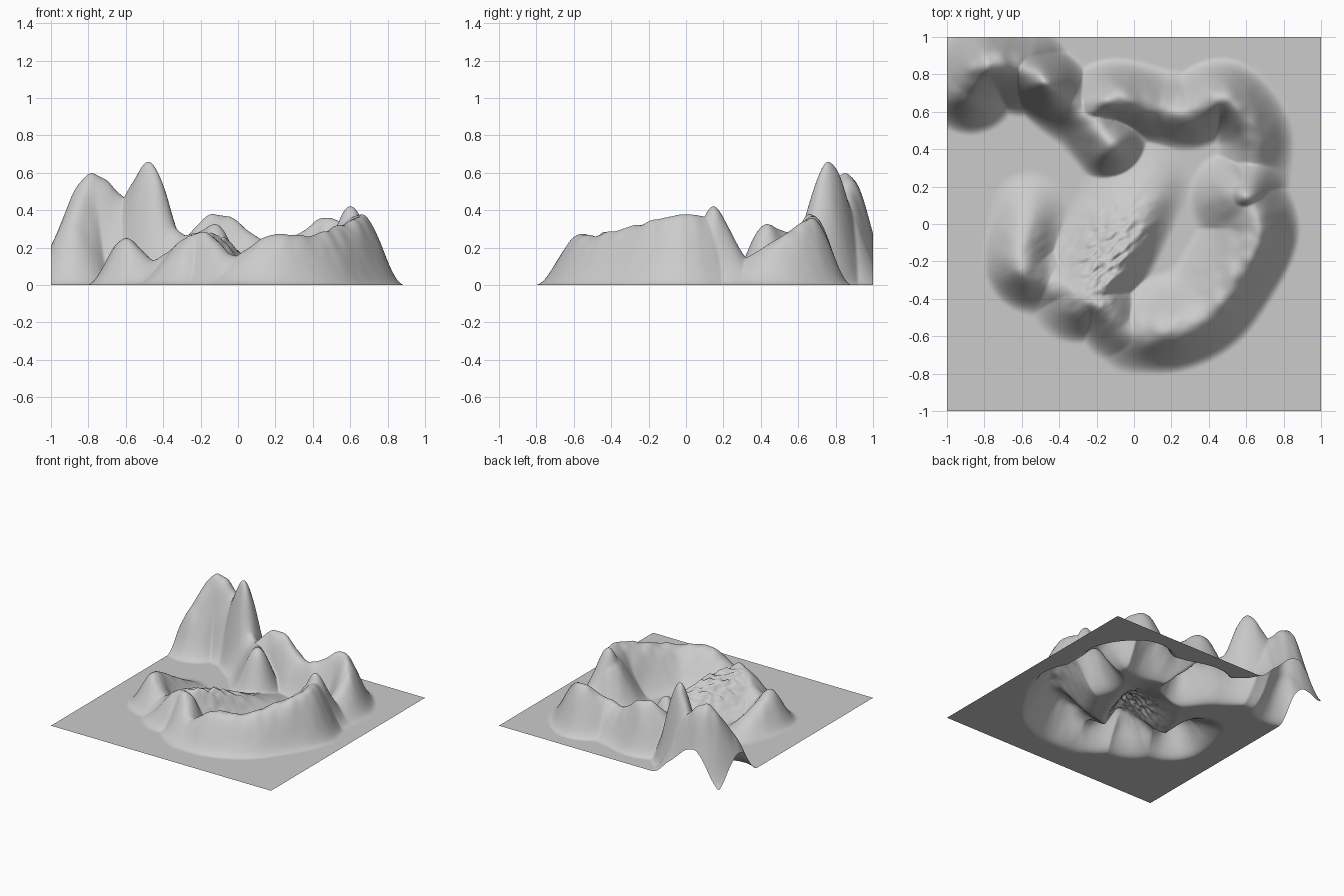
import bpy, bmesh, math
from mathutils import Vector, noise

if "Cube" in bpy.data.objects:
    bpy.data.objects.remove(bpy.data.objects["Cube"])

N = 220            # grid cells per side
STEP = 2.0 / N

# Ridges: width left of travel, width right of travel, crest points (x, y, height)
RIDGES = [
    # corner massif and spur
    (.26, .27, [(-.88, .74, .38), (-.78, .86, .6), (-.60, .84, .44)]),
    (.20, .22, [(-.60, .84, .44), (-.47, .76, .65), (-.37, .67, .33),
                (-.25, .58, .27), (-.12, .43, .33)]),
    # back of the ring
    (.22, .21, [(-.26, .60, .26), (-.10, .67, .38), (.13, .62, .24), (.30, .60, .26),
                (.48, .67, .36), (.63, .5, .25), (.63, .29, .15), (.60, .15, .42)]),
    # right and front of the ring
    (.23, .32, [(.60, .15, .36), (.66, -.05, .37), (.51, -.34, .30), (.38, -.49, .26),
                (.2, -.57, .27), (.02, -.58, .15)]),
    # left of the ring
    (.21, .21, [(.02, -.58, .15), (-.08, -.54, .18), (-.2, -.41, .28), (-.45, -.31, .13),
                (-.60, -.22, .25), (-.56, .08, .07)]),
    # rough inner ridge with a long western slope
    (.38, .19, [(-.22, -.40, .27), (-.08, -.20, .23), (.10, .17, .06)]),
]


def sample(points, per=16):
    """Smooth path through the crest points."""
    p = [points[0]] + points + [points[-1]]
    for a, b, c, d in zip(p, p[1:], p[2:], p[3:]):
        a, b, c, d = map(Vector, (a, b, c, d))
        for k in range(per):
            t = k / per
            yield .5 * (2*b + (c-a)*t + (2*a-5*b+4*c-d)*t*t + (3*b-a-3*c+d)*t**3)
    yield Vector(points[-1])


def cells(centre, w):
    """Grid indices within w of a coordinate."""
    return range(max(0, int((centre-w+1)/STEP)), min(N, int((centre+w+1)/STEP)+1) + 1)


def raise_ridge(height, wl, wr, points):
    """Stamp a bell-shaped section along the crest, keeping the highest."""
    s = list(sample(points))
    for i, (x, y, h) in enumerate(s):
        t = (s[min(i+1, len(s)-1)] - s[max(i-1, 0)]).xy.normalized()
        w = max(wl, wr)
        for gx in cells(x, w):
            for gy in cells(y, w):
                dx, dy = gx*STEP-1-x, gy*STEP-1-y
                d = math.hypot(dx, dy)
                side = (t.x*dy - t.y*dx) / d if d > 1e-6 else 0
                r = d / (wr + (wl-wr)*(side+1)/2)
                if r < 1:
                    z = h * .5 * (1 + math.cos(math.pi * r))
                    height[gx][gy] = max(height[gx][gy], z)


height = [[0.0]*(N+1) for _ in range(N+1)]
for left, right, crest in RIDGES:
    # the front ring is walked clockwise: its wide side faces the basin
    raise_ridge(height, left, right, crest)

# Terrain sheet with streaky erosion on the inner slope
bm = bmesh.new()
verts = []
for gx in range(N+1):
    col = []
    for gy in range(N+1):
        x, y, z = gx*STEP-1, gy*STEP-1, height[gx][gy]
        u, v = (x*.75 + y*.66), (-x*.66 + y*.75)
        rough = math.exp(-((x+.16)**2 + (y+.12)**2) / .055)
        streak = noise.noise((u*11, v*24, 3)) + .5*noise.noise((u*22, v*45, 7))
        z *= 1 + .22*rough*streak + .04*noise.noise((x*13, y*13, 1))
        col.append(bm.verts.new((x, y, z)))
    verts.append(col)
for i in range(N):
    for j in range(N):
        bm.faces.new((verts[i][j], verts[i+1][j], verts[i+1][j+1], verts[i][j+1]))
for f in bm.faces:
    f.smooth = True
mesh = bpy.data.meshes.new("mountain_terrain")
bm.to_mesh(mesh)
bm.free()
terrain = bpy.data.objects.new("mountain_terrain", mesh)
bpy.context.collection.objects.link(terrain)
